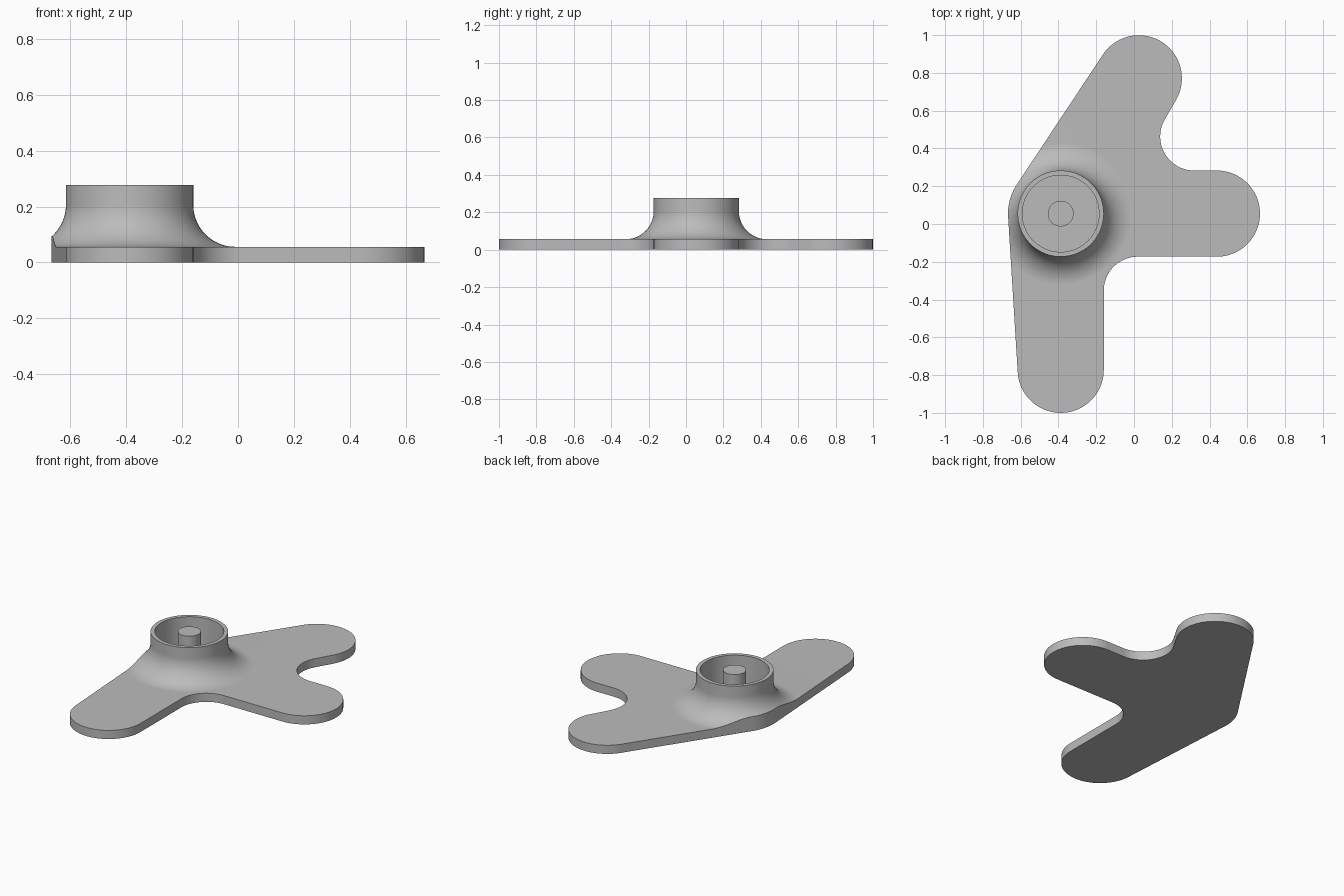
import bpy, bmesh
from math import radians, degrees, acos, sin, cos
from mathutils import Vector, Matrix

if "Cube" in bpy.data.objects:
    bpy.data.objects.remove(bpy.data.objects["Cube"])

LEG = 0.827        # hub centre to each leg end
LEG_R = 0.228      # leg half width, also the cup radius
HUB_R = 0.279      # rounded outer corner around the hub
INNER_R = 0.18     # rounding between legs
PLATE = 0.056
HEIGHT = 0.277
FLARE = 0.15
HUB = Vector((-0.388, 0.055))


def polar(centre, radius, angle):
    a = radians(angle)
    return Vector(centre) + radius * Vector((cos(a), sin(a)))


def arc(centre, radius, start, end, steps):
    return [polar(centre, radius, start + (end - start) * i / steps)
            for i in range(steps + 1)]


def make_object(name, bm):
    bmesh.ops.recalc_face_normals(bm, faces=bm.faces)
    mesh = bpy.data.meshes.new(name)
    bm.to_mesh(mesh)
    bm.free()
    obj = bpy.data.objects.new(name, mesh)
    bpy.context.collection.objects.link(obj)
    return obj


def add_ring(bm, profile, steps=96):
    # Revolve a closed (radius, height) profile around the hub axis
    rings = []
    for i in range(steps):
        spot = [polar(HUB, r, 360 * i / steps).to_3d() + Vector((0, 0, z))
                for r, z in profile]
        rings.append([bm.verts.new(p) for p in spot])
    n = len(profile)
    for i in range(steps):
        a, b = rings[i], rings[(i + 1) % steps]
        for j in range(n):
            k = (j + 1) % n
            bm.faces.new((a[j], b[j], b[k], a[k]))


# Three-legged outline, counter-clockwise from the front leg
side = degrees(acos((HUB_R - LEG_R) / LEG))
front_side, back_side = 270 - side, 60 + side
gap = LEG_R + INNER_R
outline = (
    arc(polar(HUB, LEG, 270), LEG_R, front_side, 360, 40)
    + arc(polar(HUB, gap / sin(radians(45)), -45), INNER_R, 180, 90, 20)
    + arc(polar(HUB, LEG, 0), LEG_R, -90, 90, 40)
    + arc(polar(HUB, gap / sin(radians(30)), 30), INNER_R, 270, 150, 26)
    + arc(polar(HUB, LEG, 60), LEG_R, -30, back_side, 40)
    + arc(HUB, HUB_R, back_side, front_side, 12)
)

# Full-height block of the outline
bm = bmesh.new()
base = bm.faces.new([bm.verts.new((p.x, p.y, 0)) for p in outline])
top = bmesh.ops.extrude_face_region(bm, geom=[base])["geom"]
bmesh.ops.translate(bm, vec=(0, 0, HEIGHT),
                    verts=[v for v in top if isinstance(v, bmesh.types.BMVert)])
bracket = make_object("three_leg_base_with_cup", bm)

# Cutter: space above the legs outside the flared cup, and the pocket round the pin
bm = bmesh.new()
flare = arc((LEG_R + FLARE, PLATE + FLARE), FLARE, 270, 180, 20)
add_ring(bm, [(2, PLATE)] + [tuple(p) for p in flare] + [(LEG_R, 0.4), (2, 0.4)])
add_ring(bm, [(0.068, PLATE), (0.203, PLATE), (0.203, 0.4), (0.068, 0.4)])
cutter = make_object("cup_cutter", bm)
cutter.hide_render = True

bpy.ops.object.select_all(action="DESELECT")
bpy.context.view_layer.objects.active = bracket
bracket.select_set(True)
cut = bracket.modifiers.new("Cut", "BOOLEAN")
cut.operation = "DIFFERENCE"
cut.solver = "EXACT"
cut.object = cutter
bpy.ops.object.modifier_apply(modifier=cut.name)
bpy.data.objects.remove(cutter)

# Smooth curved sides, crisp rims
bpy.ops.object.shade_smooth_by_angle(angle=radians(30))
weighted = bracket.modifiers.new("Weighted normals", "WEIGHTED_NORMAL")
weighted.keep_sharp = True

# Plain grey
grey = bpy.data.materials.new("plain_grey")
grey.use_nodes = True
colour = (0.5, 0.5, 0.5, 1)
grey.diffuse_color = colour
grey.node_tree.nodes["Principled BSDF"].inputs["Base Color"].default_value = colour
bracket.data.materials.clear()
bracket.data.materials.append(grey)
